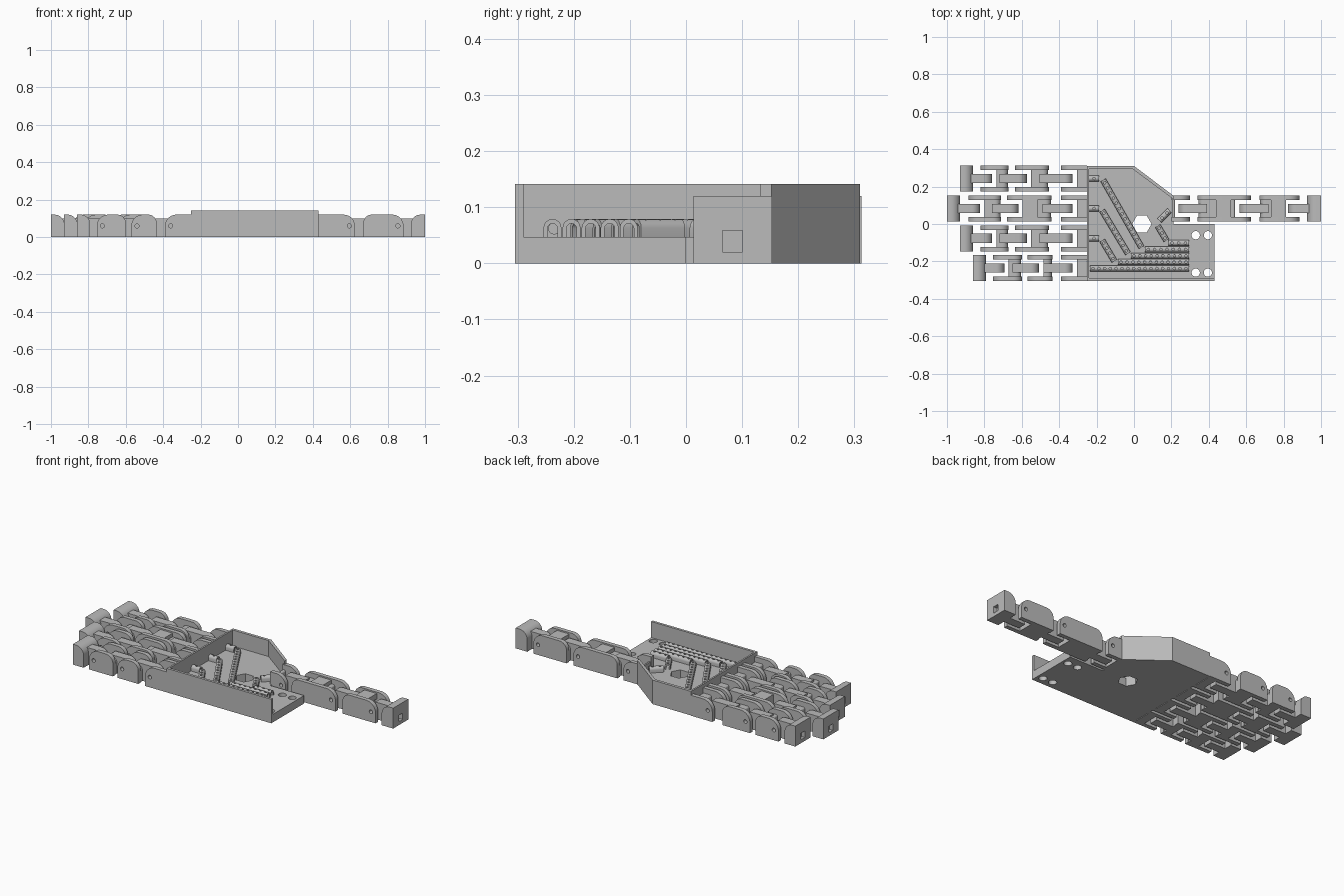
import bpy, bmesh, math
from mathutils import Matrix, Vector

if "Cube" in bpy.data.objects:
    bpy.data.objects.remove(bpy.data.objects["Cube"])

grey = bpy.data.materials.new("plain grey")
grey.use_nodes = True
GREY = (0.5, 0.5, 0.5, 1)
grey.diffuse_color = GREY
grey.node_tree.nodes["Principled BSDF"].inputs["Base Color"].default_value = GREY

parts = []
H = 0.12       # finger height
HALF = 0.07    # finger half width
FORK = 0.045   # half width of the fork opening
FLOOR = 0.047


def add_prism(bm, pts, lo, hi, axis="z"):
    """Extrude a 2D outline along z (xy outline) or along y (xz outline)."""
    def put(p, t):
        return (p[0], p[1], t) if axis == "z" else (p[0], t, p[1])
    a = [bm.verts.new(put(p, lo)) for p in pts]
    b = [bm.verts.new(put(p, hi)) for p in pts]
    bm.faces.new(a)
    bm.faces.new(b[::-1])
    for i in range(len(pts)):
        j = (i + 1) % len(pts)
        bm.faces.new((a[j], a[i], b[i], b[j]))


def finish(bm, name, keep=True):
    bmesh.ops.recalc_face_normals(bm, faces=bm.faces)
    me = bpy.data.meshes.new(name)
    bm.to_mesh(me)
    bm.free()
    me.materials.append(grey)
    ob = bpy.data.objects.new(name, me)
    bpy.context.collection.objects.link(ob)
    if keep:
        parts.append(ob)
    return ob


def box_pts(x0, x1, y0, y1):
    return [(x0, y0), (x1, y0), (x1, y1), (x0, y1)]


def disc(x, y, r, n=16):
    return [(x + r * math.cos(math.tau * i / n), y + r * math.sin(math.tau * i / n)) for i in range(n)]


def hump(u0, u1, h, r_in, r_out, n=8):
    """Flat-bottomed outline whose two upper corners are rounded."""
    pts = [(u0, 0), (u1, 0)]
    for c, r, start in ((u1 - r_out, r_out, 0), (u0 + r_in, r_in, math.pi / 2)):
        if r == 0:
            pts.append((c, h))
            continue
        for i in range(n + 1):
            a = start + math.pi / 2 * i / n
            pts.append((c + r * math.cos(a), h - r + r * math.sin(a)))
    return pts


def cut(ob, bm):
    """Subtract the shapes in bm from the object."""
    cutter = finish(bm, "cutter", keep=False)
    cutter.hide_render = True
    mod = ob.modifiers.new("cut", "BOOLEAN")
    mod.operation = "DIFFERENCE"
    mod.solver = "EXACT"
    mod.object = cutter
    dg = bpy.context.evaluated_depsgraph_get()
    me = bpy.data.meshes.new_from_object(ob.evaluated_get(dg))
    ob.modifiers.clear()
    ob.data = me
    bpy.data.objects.remove(cutter)


def finger(name, yc, side, spans):
    """Knuckle, links and tip; spans are (inner, outer) distances from x = 0."""
    def flip(pts):
        return [(side * u, v) for u, v in pts]

    for k, (u0, u1) in enumerate(spans):
        tip, base = k == len(spans) - 1, k == 0
        label = name + ("_tip" if tip else "_knuckle" if base else "_link_%d" % k)
        if tip:
            # Solid end block with a small slot in its outer face
            bm = bmesh.new()
            add_prism(bm, flip(hump(u0, u1, H, 0.05, 0)), yc - HALF, yc + HALF, "y")
            ob = finish(bm, label)
            bm = bmesh.new()
            add_prism(bm, flip(box_pts(u1 - 0.03, u1 + 0.02, 0.02, 0.058)), yc - 0.018, yc + 0.018, "y")
            cut(ob, bm)
        else:
            # Two cheek plates pierced by the pin hole
            bm = bmesh.new()
            outline = flip(hump(u0, u1, H, 0 if base else 0.045, 0.06))
            for s in (-1, 1):
                ends = sorted((yc + s * FORK, yc + s * HALF))
                add_prism(bm, outline, ends[0], ends[1], "y")
            ob = finish(bm, label + "_cheeks")
            bm = bmesh.new()
            add_prism(bm, flip(disc(u1 - 0.03, 0.06, 0.011)), yc - 0.1, yc + 0.1, "y")
            cut(ob, bm)
            # Web between the cheeks, with a raised bridge on long links
            bm = bmesh.new()
            web_end = max(u1 - 0.085, u0 + 0.02)
            add_prism(bm, flip(hump(u0 + 0.004, web_end, 0.09, 0 if base else 0.03, 0.01)),
                      yc - FORK - 0.002, yc + FORK + 0.002, "y")
            if u1 - u0 > 0.19:
                mid = (u0 + u1) / 2
                add_prism(bm, flip(box_pts(mid - 0.045, mid + 0.035, 0.08, 0.112)),
                          yc - FORK - 0.004, yc + FORK + 0.004, "y")
            finish(bm, label + "_web")
        if not base:
            # Tongue reaching back to the pin of the previous fork
            bm = bmesh.new()
            start = spans[k - 1][1] - 0.062
            add_prism(bm, flip(hump(start, u0 + 0.05, 0.1, 0.045, 0.0)), yc - 0.025, yc + 0.025, "y")
            finish(bm, label + "_tongue")


# Palm plate with hexagonal opening and four mounting holes
bm = bmesh.new()
add_prism(bm, [(-0.25, -0.305), (0.43, -0.305), (0.43, 0), (0.21, 0),
               (0.21, 0.152), (0, 0.31), (-0.25, 0.31)], 0, FLOOR)
palm = finish(bm, "palm_floor")
bm = bmesh.new()
add_prism(bm, disc(0.042, 0, 0.052, 6), -0.1, 0.1)
for x in (0.33, 0.395):
    for y in (-0.06, -0.26):
        add_prism(bm, disc(x, y, 0.022, 24), -0.1, 0.1)
cut(palm, bm)

# Palm wall running round three sides, pierced for the cords
bm = bmesh.new()
add_prism(bm, [(0.43, -0.305), (0.43, -0.29), (-0.24, -0.29), (-0.24, 0.293), (-0.006, 0.293),
               (0.21, 0.133), (0.21, 0.152), (0, 0.31), (-0.25, 0.31), (-0.25, -0.305)],
          FLOOR, 0.141)
wall = finish(bm, "palm_wall")
ROWS = (0.243, 0.083, -0.077, -0.235)
bm = bmesh.new()
for y in ROWS:
    m = Matrix.Translation((-0.245, y, 0.062)) @ Matrix.Rotation(math.pi / 2, 4, "Y")
    bmesh.ops.create_cone(bm, cap_ends=True, segments=12, radius1=0.01, radius2=0.01, depth=0.04, matrix=m)
cut(wall, bm)

# Fingers and thumb
knuckle = (0.25, 0.39)
medium = [knuckle, (0.455, 0.635), (0.67, 0.82), (0.86, 0.93)]
finger("first_finger", ROWS[0], -1, medium)
finger("middle_finger", ROWS[1], -1, [knuckle, (0.44, 0.68), (0.71, 0.885), (0.93, 1.0)])
finger("third_finger", ROWS[2], -1, medium)
finger("small_finger", ROWS[3], -1, [knuckle, (0.435, 0.57), (0.60, 0.755), (0.79, 0.86)])
finger("thumb", 0.083, 1, [(0.2, 0.3), (0.34, 0.625), (0.67, 0.885), (0.925, 1.0)])


def cord_guide(name, start, end):
    """Arched tunnel lying on the palm floor with a row of holes along its top."""
    a, b = Vector(start), Vector(end)
    length = (b - a).length
    bm = bmesh.new()
    arch = [(-0.016, 0)]
    arch += [(-0.016 * math.cos(math.pi * i / 8), 0.017 + 0.016 * math.sin(math.pi * i / 8)) for i in range(9)]
    arch += [(0.016, 0), (0.009, 0)]
    arch += [(0.009 * math.cos(math.pi * i / 6), 0.016 + 0.009 * math.sin(math.pi * i / 6)) for i in range(7)]
    arch += [(-0.009, 0)]
    add_prism(bm, arch, 0, length, "y")
    ob = finish(bm, name)
    count = max(1, int(length / 0.03))
    bm = bmesh.new()
    for i in range(count):
        add_prism(bm, disc(0, length * (i + 0.5) / count, 0.007, 8), 0.02, 0.06)
    cut(ob, bm)
    turn = math.atan2(b.y - a.y, b.x - a.x) - math.pi / 2
    ob.data.transform(Matrix.Translation((a.x, a.y, FLOOR - 0.001)) @ Matrix.Rotation(turn, 4, "Z"))


# Guides: straight bank, sloping runs, thumb runs and short wall entries
for i, x in enumerate((-0.235, -0.085, -0.015, 0.06, 0.185)):
    cord_guide("straight_guide_%d" % (i + 1), (x, -0.238 + 0.034 * i), (0.293, -0.238 + 0.034 * i))
slopes = [((-0.165, 0.235), (0.04, -0.125)), ((-0.17, 0.072), (-0.032, -0.158)),
          ((-0.17, -0.088), (-0.105, -0.198)), ((0.19, 0.072), (0.135, 0.018)),
          ((0.127, -0.01), (0.173, -0.088))]
for i, (p, q) in enumerate(slopes):
    cord_guide("sloping_guide_%d" % (i + 1), p, q)
for i, y in enumerate(ROWS[:3]):
    cord_guide("entry_guide_%d" % (i + 1), (-0.24, y), (-0.187, y))

# Smooth the rounded surfaces while keeping edges crisp
bpy.ops.object.select_all(action="DESELECT")
for ob in parts:
    ob.select_set(True)
bpy.context.view_layer.objects.active = parts[0]
bpy.ops.object.shade_smooth_by_angle(angle=math.radians(30))
